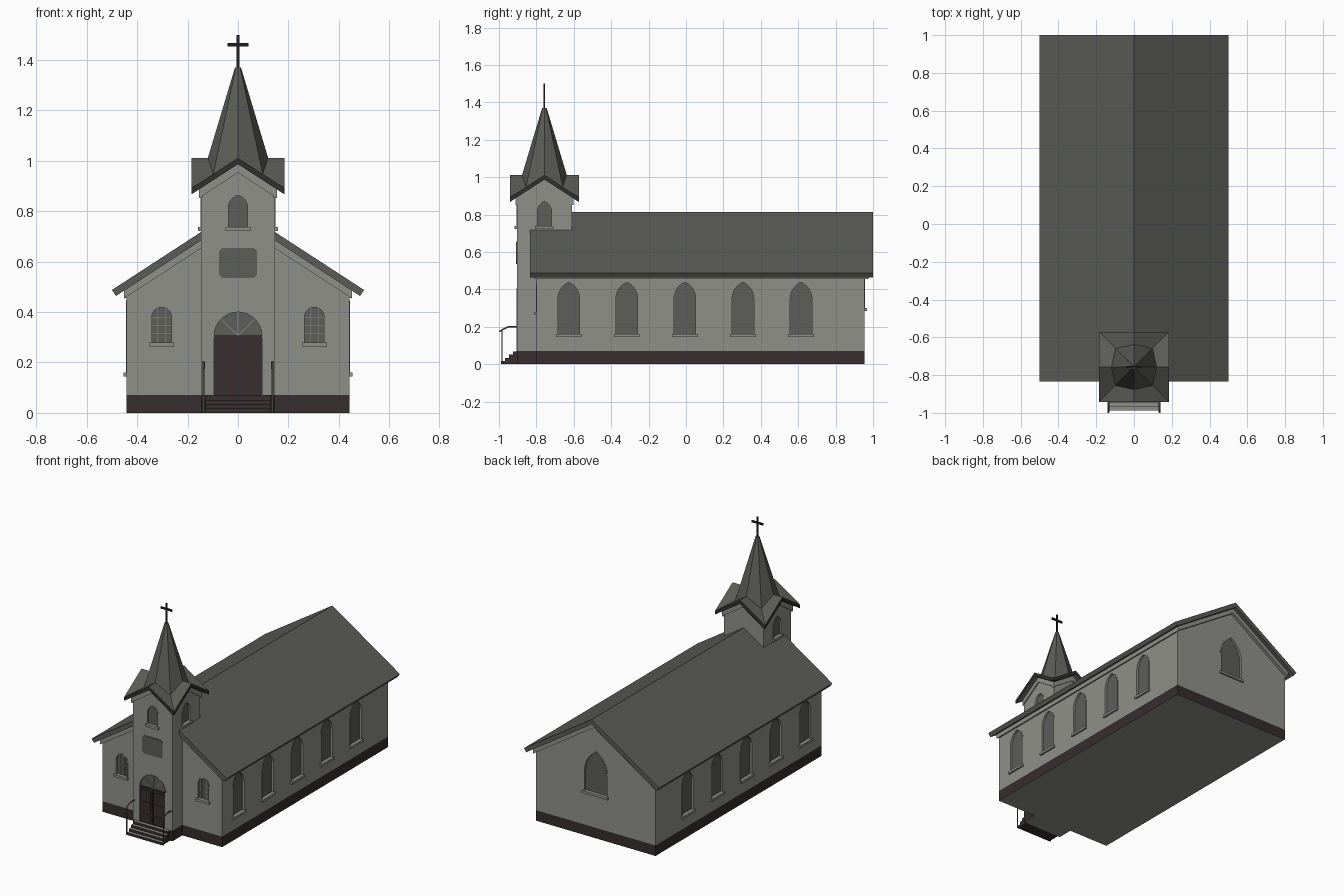
import bpy, bmesh, math

if "Cube" in bpy.data.objects:
    bpy.data.objects.remove(bpy.data.objects["Cube"])

S = 0.65           # roof slope shared by nave and tower
TY = -0.757        # tower centre y
TH = 0.147         # tower half width
FRONT = TY - TH    # tower front face


def mat(name, r, g, b):
    m = bpy.data.materials.new(name)
    m.diffuse_color = (r, g, b, 1)
    m.use_nodes = True
    m.node_tree.nodes["Principled BSDF"].inputs["Base Color"].default_value = m.diffuse_color
    return m


WALL = mat("wall grey", 0.28, 0.28, 0.255)
ROOF = mat("roof grey", 0.105, 0.105, 0.093)
GLASS = mat("window grey", 0.11, 0.113, 0.102)
BASE = mat("dark brown", 0.038, 0.026, 0.028)
DARK = mat("dark trim", 0.03, 0.03, 0.028)
BLACK = mat("cross black", 0.014, 0.014, 0.013)


def finish(bm, name, *mats):
    bmesh.ops.recalc_face_normals(bm, faces=bm.faces)
    me = bpy.data.meshes.new(name)
    bm.to_mesh(me)
    bm.free()
    for m in mats:
        me.materials.append(m)
    ob = bpy.data.objects.new(name, me)
    bpy.context.collection.objects.link(ob)
    return ob


def add_prism(bm, pts, axis, a, b):
    """Extrude a 2D outline (u, height) along x or y from a to b."""
    put = (lambda u, v, d: (u, d, v)) if axis == 'y' else (lambda u, v, d: (d, u, v))
    lo = [bm.verts.new(put(u, v, a)) for u, v in pts]
    hi = [bm.verts.new(put(u, v, b)) for u, v in pts]
    bm.faces.new(lo)
    bm.faces.new(hi[::-1])
    n = len(pts)
    for i in range(n):
        j = (i + 1) % n
        bm.faces.new((lo[i], hi[i], hi[j], lo[j]))


def prism(name, pts, axis, a, b, *mats):
    bm = bmesh.new()
    add_prism(bm, pts, axis, a, b)
    return finish(bm, name, *mats)


def rect(u0, u1, v0, v1):
    return [(u0, v0), (u1, v0), (u1, v1), (u0, v1)]


def box(name, x0, x1, y0, y1, z0, z1, *mats):
    return prism(name, rect(x0, x1, z0, z1), 'y', y0, y1, *mats)


def chevron(hw, apex, t):
    e = apex - S * hw
    return [(-hw, e), (0, apex), (hw, e), (hw, e - t), (0, apex - t), (-hw, e - t)]


def arch(c, r, z0, spring, H, n=7):
    """Outline of a round or pointed arch, right foot over the top to left foot."""
    k = (H * H - r * r) / (2 * r)
    end = math.atan2(H, k)
    arc = [((r + k) * math.cos(end * i / n) - k, spring + (r + k) * math.sin(end * i / n))
           for i in range(n + 1)]
    right = [(r, z0)] + arc
    return [(c + u, v) for u, v in right] + [(c - u, v) for u, v in right[-2::-1]]


def window(name, cutter, axis, wall, out, c, r, z0, spring, H, sill=True, bars=False, f=0.007):
    """Recessed arched opening with glass, frame, sill and optional glazing bars."""
    d = lambda o: wall + out * o
    outer = arch(c, r, z0, spring, H)
    inner = arch(c, r - f, z0, spring, H - f)
    add_prism(cutter, outer, axis, d(-0.02), d(0.02))
    prism(name + "_glass", outer, axis, d(-0.025), d(-0.012), GLASS)
    prism(name + "_frame", outer + inner[::-1], axis, d(-0.02), d(0.002), WALL)
    if sill:
        prism(name + "_sill", rect(c - r - 0.004, c + r + 0.004, z0 - 0.016, z0),
              axis, d(-0.015), d(0.012), WALL)
    if bars:
        for u in (-r / 3, r / 3):
            prism(name + "_upright", rect(c + u - 0.001, c + u + 0.001, z0, spring + H * 0.8),
                  axis, d(-0.015), d(-0.009), WALL)
        for i in range(1, 4):
            z = z0 + (spring - z0) * i / 3
            prism(name + "_bar", rect(c - r, c + r, z - 0.001, z + 0.001),
                  axis, d(-0.015), d(-0.009), WALL)


def carve(ob, cutter):
    """Cut the collected openings out of a wall body."""
    cut = finish(cutter, "cutter", WALL)
    cut.hide_render = True
    mod = ob.modifiers.new("openings", 'BOOLEAN')
    mod.object, mod.operation, mod.solver = cut, 'DIFFERENCE', 'EXACT'
    dg = bpy.context.evaluated_depsgraph_get()
    me = bpy.data.meshes.new_from_object(ob.evaluated_get(dg))
    ob.modifiers.clear()
    ob.data = me
    bpy.data.objects.remove(cut)


def cross_gable(name, h, apex, bottom, *mats):
    """Square block with four gables; bottom maps a top height to a bottom height."""
    bm = bmesh.new()
    ring = [(0, -1), (1, -1), (1, 0), (1, 1), (0, 1), (-1, 1), (-1, 0), (-1, -1)]
    tops = [apex - S * h * abs(u * v) for u, v in ring]
    layers = []
    for f in (lambda z: z, bottom):
        mid = bm.verts.new((0, TY, f(apex)))
        vs = [bm.verts.new((u * h, TY + v * h, f(z))) for (u, v), z in zip(ring, tops)]
        layers.append(vs)
        for i in range(8):
            bm.faces.new((mid, vs[i], vs[(i + 1) % 8]))
    for i in range(8):
        j = (i + 1) % 8
        q = bm.faces.new((layers[0][i], layers[0][j], layers[1][j], layers[1][i]))
        q.material_index = len(mats) - 1
    return finish(bm, name, *mats)


# Nave: foundation, walls, roof
def foundation(name, *dims):
    ob = box(name, *dims, BASE, WALL)
    for p in ob.data.polygons:
        p.material_index = 1 if p.normal.z < -0.9 else 0


foundation("nave_foundation", -0.443, 0.443, -0.8, 0.955, 0, 0.07)
foundation("tower_foundation", -TH, TH, FRONT, -0.8, 0, 0.07)
nave = prism("nave_walls", [(-0.443, 0.07), (0.443, 0.07), (0.443, 0.497), (0, 0.785), (-0.443, 0.497)],
             'y', -0.8, 0.955, WALL)
prism("nave_roof", [(-0.5, 0.488), (0, 0.813), (0.5, 0.488), (0.484, 0.464), (0, 0.78), (-0.484, 0.464)],
      'y', -0.835, 1.0, ROOF)
for y0, y1 in ((-0.813, -0.79), (0.945, 0.975)):
    prism("gable_trim", chevron(0.452, 0.784, 0.036), 'y', y0, y1, WALL)
for s in (-1, 1):
    prism("eave_trim", rect(-0.8, 0.955, 0.456, 0.49), 'x', s * 0.435, s * 0.452, WALL)

# Nave windows
cut = bmesh.new()
for s in (-1, 1):
    for i in range(5):
        window("side_window", cut, 'x', s * 0.443, s, -0.627 + 0.3105 * i, 0.065, 0.161, 0.35, 0.095)
    window("front_window", cut, 'y', -0.8, -1, s * 0.303, 0.046, 0.28, 0.38, 0.046, bars=True)
window("back_window", cut, 'y', 0.955, 1, 0, 0.092, 0.3, 0.43, 0.155, f=0.009)
carve(nave, cut)

# Tower: walls, openings, gable trim, cross-gabled roof
tower = cross_gable("tower_walls", TH, 0.988, lambda z: 0.07, WALL)
cut = bmesh.new()
window("tower_front_window", cut, 'y', FRONT, -1, 0, 0.045, 0.738, 0.815, 0.055)
for s in (-1, 1):
    window("tower_side_window", cut, 'x', s * TH, s, TY, 0.045, 0.738, 0.815, 0.062)
window("doorway", cut, 'y', FRONT, -1, 0, 0.1, 0.069, 0.305, 0.1, sill=False, f=0.005)
carve(tower, cut)
for s in (-1, 1):
    prism("tower_gable_trim", chevron(0.155, 0.987, 0.034), 'y', TY + s * 0.14, TY + s * 0.155, WALL)
    shifted = [(u + TY, v) for u, v in chevron(0.155, 0.987, 0.034)]
    prism("tower_gable_trim", shifted, 'x', s * 0.14, s * 0.155, WALL)
cross_gable("tower_roof", 0.185, 1.012, lambda z: z - 0.025, ROOF, DARK)

# Spire and cross
bm = bmesh.new()
bmesh.ops.create_cone(bm, cap_ends=True, segments=8, radius1=0.147, radius2=0.012, depth=0.45)
bmesh.ops.translate(bm, verts=bm.verts, vec=(0, TY, 1.145))
finish(bm, "spire", ROOF)
box("cross_post", -0.006, 0.006, TY - 0.004, TY + 0.004, 1.36, 1.5, BLACK)
box("cross_arm", -0.042, 0.042, TY - 0.004, TY + 0.004, 1.454, 1.467, BLACK)

# Double door with panels, transom and fanlight bars
for s in (-1, 1):
    box("door_leaf", min(s * 0.002, s * 0.095), max(s * 0.002, s * 0.095),
        FRONT + 0.004, FRONT + 0.02, 0.07, 0.3, BASE)
    for z0, z1 in ((0.085, 0.13), (0.14, 0.21), (0.22, 0.29)):
        box("door_panel", min(s * 0.016, s * 0.082), max(s * 0.016, s * 0.082),
            FRONT + 0.001, FRONT + 0.005, z0, z1, BASE)
box("door_transom", -0.096, 0.096, FRONT + 0.001, FRONT + 0.02, 0.298, 0.307, BASE)
for a in (45, 90, 135):
    c, s = math.cos(math.radians(a)), math.sin(math.radians(a))
    w = 0.0012
    prism("fanlight_bar", [(-s * w, 0.306 + c * w), (s * w, 0.306 - c * w),
                           (c * 0.095 + s * w, 0.306 + s * 0.095 - c * w),
                           (c * 0.095 - s * w, 0.306 + s * 0.095 + c * w)],
          'y', FRONT + 0.008, FRONT + 0.014, WALL)

# Wall plaque with clipped corners
prism("wall_plaque", [(-0.075, 0.548), (-0.062, 0.535), (0.062, 0.535), (0.075, 0.548),
                      (0.075, 0.642), (0.062, 0.655), (-0.062, 0.655), (-0.075, 0.642)],
      'y', FRONT - 0.005, FRONT + 0.002, GLASS)

# Steps with pale treads
for i in range(4):
    st = box("step", -0.13, 0.13, -0.988 + 0.021 * i, FRONT + 0.001, 0, 0.0172 * (i + 1), BASE, WALL)
    for p in st.data.polygons:
        p.material_index = 1 if p.normal.z > 0.9 else 0

# Handrails
def tube(name, pts, r):
    cu = bpy.data.curves.new(name, 'CURVE')
    cu.dimensions = '3D'
    cu.bevel_depth, cu.bevel_resolution, cu.use_fill_caps = r, 1, True
    sp = cu.splines.new('POLY')
    sp.points.add(len(pts) - 1)
    for p, co in zip(sp.points, pts):
        p.co = (*co, 1)
    cu.materials.append(ROOF)
    bpy.context.collection.objects.link(bpy.data.objects.new(name, cu))


for s in (-1, 1):
    x = s * 0.136
    tube("handrail", [(x, -0.998, 0.175), (x, -0.95, 0.201), (x, FRONT, 0.201)], 0.005)
    tube("handrail_post", [(x, -0.984, 0), (x, -0.984, 0.182)], 0.004)
